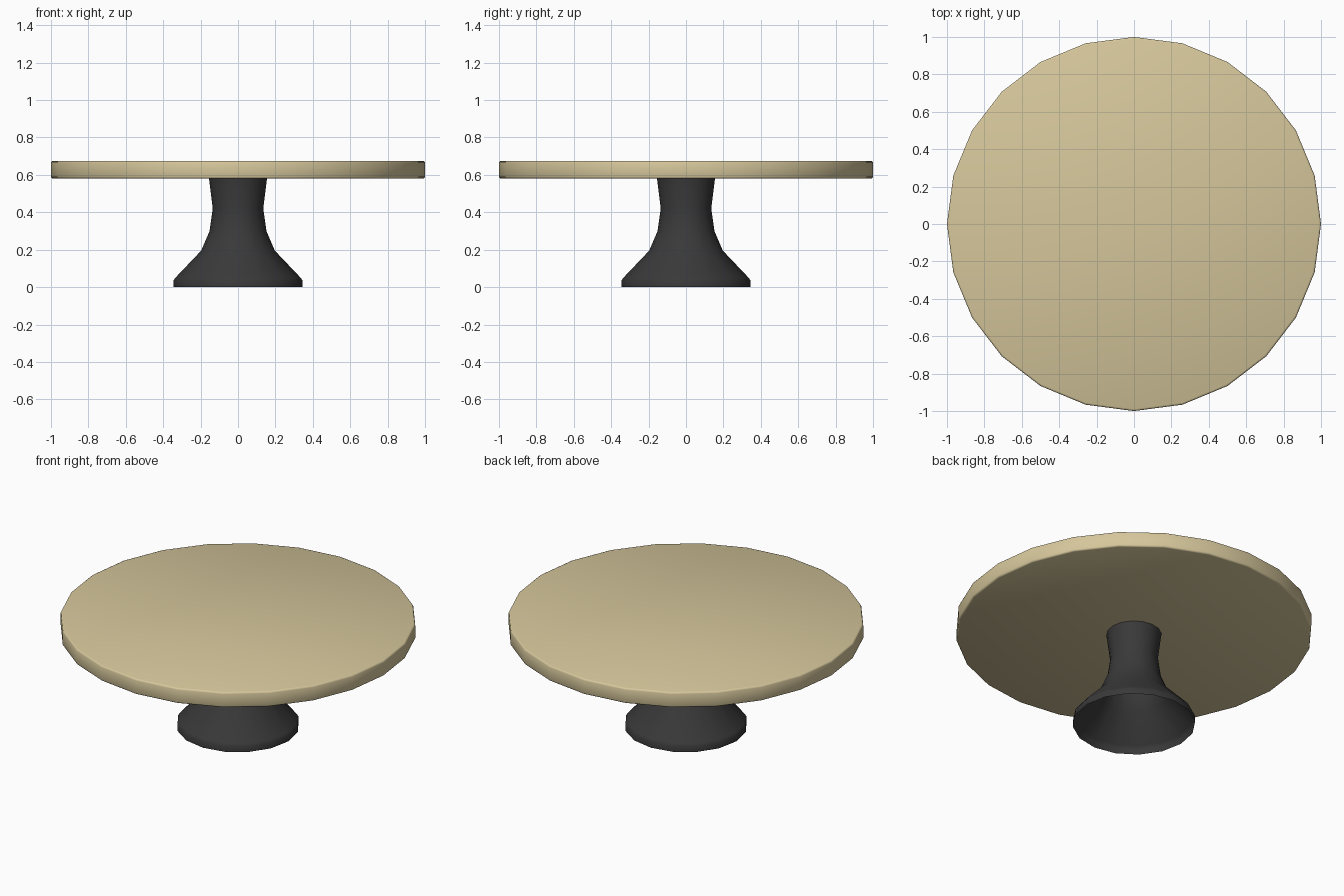
import bpy, math

if "Cube" in bpy.data.objects:
    bpy.data.objects.remove(bpy.data.objects["Cube"])


def material(name, rgb):
    m = bpy.data.materials.new(name)
    m.diffuse_color = (*rgb, 1)
    m.use_nodes = True
    m.node_tree.nodes["Principled BSDF"].inputs["Base Color"].default_value = m.diffuse_color
    return m


def lathe(name, profile, sides, mat, cap):
    """Revolve (radius, height) points around z, optionally capping both ends."""
    n = sides
    verts = [(r * math.cos(2 * math.pi * i / n), r * math.sin(2 * math.pi * i / n), z)
             for r, z in profile for i in range(n)]
    faces = [(k * n + i, k * n + (i + 1) % n, (k + 1) * n + (i + 1) % n, (k + 1) * n + i)
             for k in range(len(profile) - 1) for i in range(n)]
    if cap:
        faces.append(tuple(reversed(range(n))))
        faces.append(tuple(range(len(verts) - n, len(verts))))
    me = bpy.data.meshes.new(name)
    me.from_pydata(verts, [], faces)
    me.materials.append(mat)
    ob = bpy.data.objects.new(name, me)
    bpy.context.collection.objects.link(ob)
    bpy.ops.object.select_all(action='DESELECT')
    ob.select_set(True)
    bpy.context.view_layer.objects.active = ob
    bpy.ops.object.shade_smooth_by_angle(angle=math.radians(50))
    return ob


wood = material("pale_wood", (0.67, 0.57, 0.33))
black = material("charcoal", (0.041, 0.041, 0.041))

# Round table top with a softened rim
lathe("table_top", [(0.99, 0.58), (0.997, 0.583), (1.0, 0.59), (1.0, 0.665),
                    (0.997, 0.672), (0.99, 0.675)], 24, wood, True)

# Flared pedestal, a hollow shell open underneath
lathe("pedestal", [(0.345, 0.0), (0.345, 0.035), (0.335, 0.05), (0.197, 0.195), (0.152, 0.3),
                   (0.135, 0.42), (0.155, 0.58)], 16, black, False)
